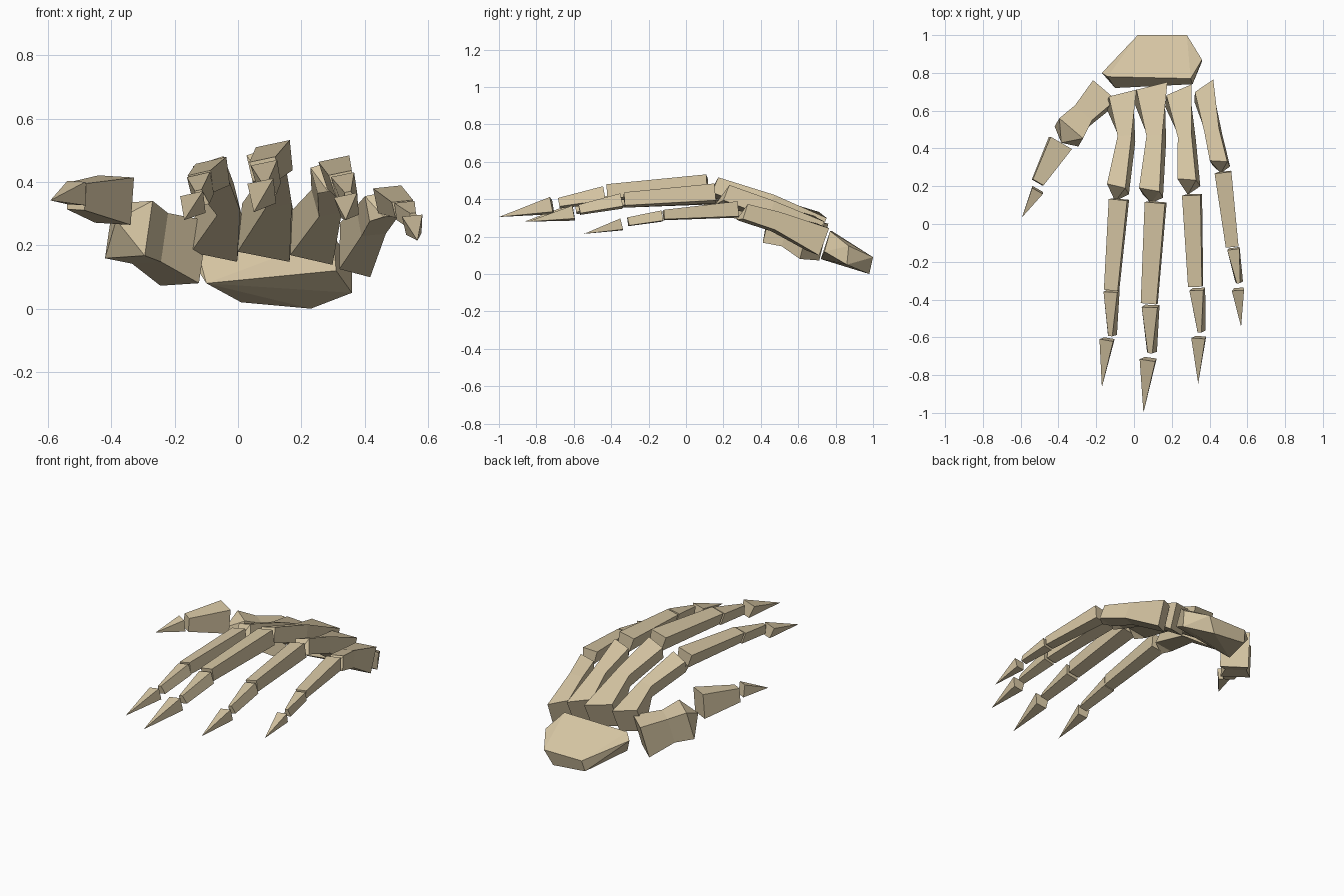
import bpy, bmesh, math
from mathutils import Vector

if "Cube" in bpy.data.objects:
    bpy.data.objects.remove(bpy.data.objects["Cube"])

bone_mat = bpy.data.materials.new("bone")
bone_mat.diffuse_color = (0.67, 0.56, 0.365, 1)
bone_mat.use_nodes = True
bone_mat.node_tree.nodes["Principled BSDF"].inputs["Base Color"].default_value = bone_mat.diffuse_color


def finish(bm, name):
    bmesh.ops.recalc_face_normals(bm, faces=bm.faces)
    mesh = bpy.data.meshes.new(name)
    bm.to_mesh(mesh)
    bm.free()
    mesh.materials.append(bone_mat)
    bpy.context.collection.objects.link(bpy.data.objects.new(name, mesh))


def bone(name, rings, roll=0, tip=None, base_roll=None, skew=(0, 0), bottom=1, end_top=1):
    """Loft four-sided rings (x, y, z, width, height), ending flat or in a tip.
    skew slides the right side of the first and last ring along the bone;
    bottom and end_top narrow the underside and the top of the last ring."""
    bm = bmesh.new()
    end = Vector(tip) if tip and len(rings) == 1 else Vector(rings[-1][:3])
    d = (end - Vector(rings[0][:3])).normalized()
    side0 = Vector((0, 0, 1)).cross(d).normalized()
    up0 = d.cross(side0)
    loops = []
    for n, (x, y, z, w, h) in enumerate(rings):
        first, last = n == 0, n == len(rings) - 1
        a = math.radians(base_roll if first and base_roll is not None else roll)
        side = side0 * math.cos(a) + up0 * math.sin(a)
        up = up0 * math.cos(a) - side0 * math.sin(a)
        side = side * w / 2 + d * ((skew[0] if first else skew[1] if last else 0) / 2)
        top = end_top if last else 1
        loops.append([bm.verts.new(Vector((x, y, z)) + side * i + up * (h / 2 * j))
                      for i, j in ((-bottom, -1), (bottom, -1), (top, 1), (-top, 1))])
    bm.faces.new(loops[0])
    for a, b in zip(loops, loops[1:]):
        for i in range(4):
            k = (i + 1) % 4
            bm.faces.new((a[i], a[k], b[k], b[i]))
    if tip:
        t = bm.verts.new(tip)
        for i in range(4):
            bm.faces.new((loops[-1][i], loops[-1][(i + 1) % 4], t))
    else:
        bm.faces.new(loops[-1])
    finish(bm, name)


def finger(name, roll, meta, knuckle, proximal, middle, distal, tip):
    bone(name + "_metacarpal", meta, roll, knuckle, base_roll=-5, skew=(-.05, .03))
    bone(name + "_proximal_bone", proximal, roll, bottom=.8)
    bone(name + "_middle_bone", middle, roll, bottom=.9, end_top=.4)
    bone(name + "_tip_bone", distal, roll, tip, bottom=.75)


# wrist block
bm = bmesh.new()
for co in [(.02, 1, .09), (.28, 1, .09), (.36, .87, .15), (.30, .77, .23),
           (-.14, .78, .23), (-.17, .80, .19),
           (.01, .98, .02), (.23, .98, 0), (.36, .86, .05), (.31, .74, .12), (-.10, .72, .08)]:
    bm.verts.new(co)
bmesh.ops.convex_hull(bm, input=bm.verts)
bmesh.ops.dissolve_limit(bm, angle_limit=math.radians(4), verts=bm.verts, edges=bm.edges)
finish(bm, "wrist")

# fingers
finger("index", 13,
       [(-.068, .665, .235, .145, .155), (-.04, .45, .345, .075, .095), (-.085, .185, .425, .10, .09)],
       (-.10, .12, .37),
       [(-.075, .13, .425, .10, .09), (-.115, -.35, .395, .075, .07)],
       [(-.117, -.355, .39, .075, .07), (-.12, -.59, .35, .055, .05)],
       [(-.138, -.61, .33, .075, .07)], (-.17, -.865, .28))
finger("middle", 12,
       [(.088, .70, .24, .165, .165), (.118, .45, .37, .085, .10), (.09, .165, .46, .11, .09)],
       (.09, .11, .40),
       [(.12, .115, .475, .11, .095), (.085, -.42, .435, .085, .075)],
       [(.09, -.435, .425, .085, .075), (.09, -.68, .38, .06, .05)],
       [(.08, -.715, .365, .085, .08)], (.05, -1, .305))
finger("ring", 12,
       [(.235, .68, .225, .14, .155), (.28, .45, .34, .075, .095), (.29, .22, .42, .10, .09)],
       (.285, .155, .37),
       [(.312, .155, .43, .10, .09), (.33, -.33, .395, .075, .07)],
       [(.337, -.345, .39, .075, .07), (.352, -.57, .345, .05, .05)],
       [(.347, -.60, .325, .075, .07)], (.34, -.845, .28))
finger("little", 6,
       [(.37, .705, .185, .11, .155), (.42, .48, .28, .08, .10), (.455, .32, .325, .09, .085)],
       (.46, .27, .29),
       [(.475, .275, .345, .09, .08), (.522, -.12, .315, .068, .05)],
       [(.528, -.13, .31, .065, .055), (.555, -.31, .28, .045, .045)],
       [(.553, -.345, .265, .065, .06)], (.567, -.545, .215))

# thumb, which has no middle bone
bone("thumb_metacarpal",
     [(-.17, .685, .175, .16, .205), (-.278, .57, .222, .12, .16), (-.345, .485, .25, .165, .18)],
     3, (-.385, .43, .28))
bone("thumb_proximal_bone", [(-.39, .428, .343, .13, .15), (-.51, .22, .355, .065, .085)], -3)
bone("thumb_tip_bone", [(-.51, .18, .365, .065, .075)], -3, (-.593, .035, .342))
